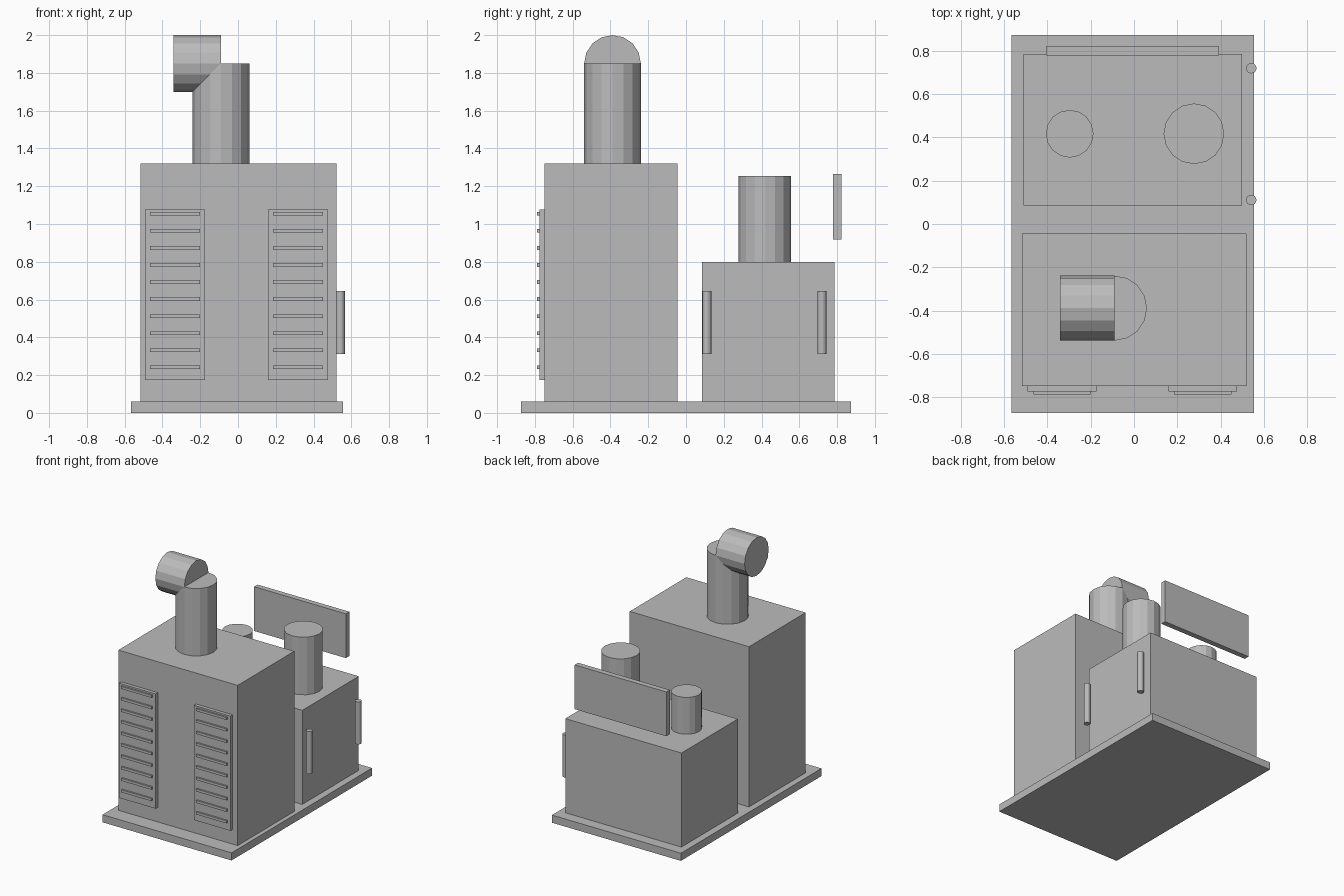
import bpy
import math
from mathutils import Vector

old = bpy.data.objects.get("Cube")
if old:
    bpy.data.objects.remove(old, do_unlink=True)

# One plain grey for the whole machine
GREY = (0.5, 0.5, 0.5, 1.0)
grey = bpy.data.materials.new("plain_grey")
grey.use_nodes = True
grey.diffuse_color = GREY
grey.node_tree.nodes["Principled BSDF"].inputs["Base Color"].default_value = GREY


def finish(name):
    ob = bpy.context.object
    ob.name = name
    ob.data.name = name
    ob.data.materials.clear()
    ob.data.materials.append(grey)
    return ob


def box(name, low, high):
    """Box spanning two opposite corners."""
    low, high = Vector(low), Vector(high)
    bpy.ops.mesh.primitive_cube_add(size=1, location=(low + high) / 2)
    ob = finish(name)
    ob.scale = high - low
    bpy.ops.object.transform_apply(location=False, rotation=False, scale=True)
    return ob


def pipe(name, start, end, radius, sides=16):
    """Faceted cylinder running between two points."""
    start, end = Vector(start), Vector(end)
    axis = end - start
    bpy.ops.mesh.primitive_cylinder_add(
        vertices=sides, radius=radius, depth=axis.length, location=(start + end) / 2)
    ob = finish(name)
    if abs(axis.x) > abs(axis.z):
        ob.rotation_euler.y = math.pi / 2
    return ob


# Base slab and the two housings
box("base_plate", (-0.567, -0.873, 0), (0.555, 0.873, 0.06))
box("main_housing", (-0.517, -0.748, 0.06), (0.521, -0.045, 1.32))
box("rear_housing", (-0.511, 0.085, 0.06), (0.5, 0.786, 0.8))

# Exhaust stack with its side outlet
pipe("exhaust_stack", (-0.09, -0.389, 1.32), (-0.09, -0.389, 1.85), 0.15)
pipe("exhaust_outlet", (-0.342, -0.389, 1.85), (-0.09, -0.389, 1.85), 0.15)

# Rear stacks
pipe("large_rear_stack", (0.277, 0.417, 0.8), (0.277, 0.417, 1.253), 0.14)
pipe("small_rear_stack", (-0.297, 0.417, 0.8), (-0.297, 0.417, 1.09), 0.11)

# Raised rear board
box("rear_board", (-0.405, 0.779, 0.917), (0.393, 0.822, 1.265))

# Door handles on the left side
for label, y in (("front", 0.111), ("rear", 0.72)):
    pipe(label + "_handle", (0.542, y, 0.312), (0.542, y, 0.645), 0.024)

# Front vents: a panel with ten slats on each side
for label, x in (("right", -0.333), ("left", 0.318)):
    box(label + "_vent_panel", (x - 0.159, -0.775, 0.175), (x + 0.159, -0.748, 1.077))
    for i in range(10):
        z = 1.054 - 0.0903 * i
        box(f"{label}_vent_slat_{i + 1}",
            (x - 0.132, -0.788, z - 0.01), (x + 0.132, -0.775, z + 0.01))
